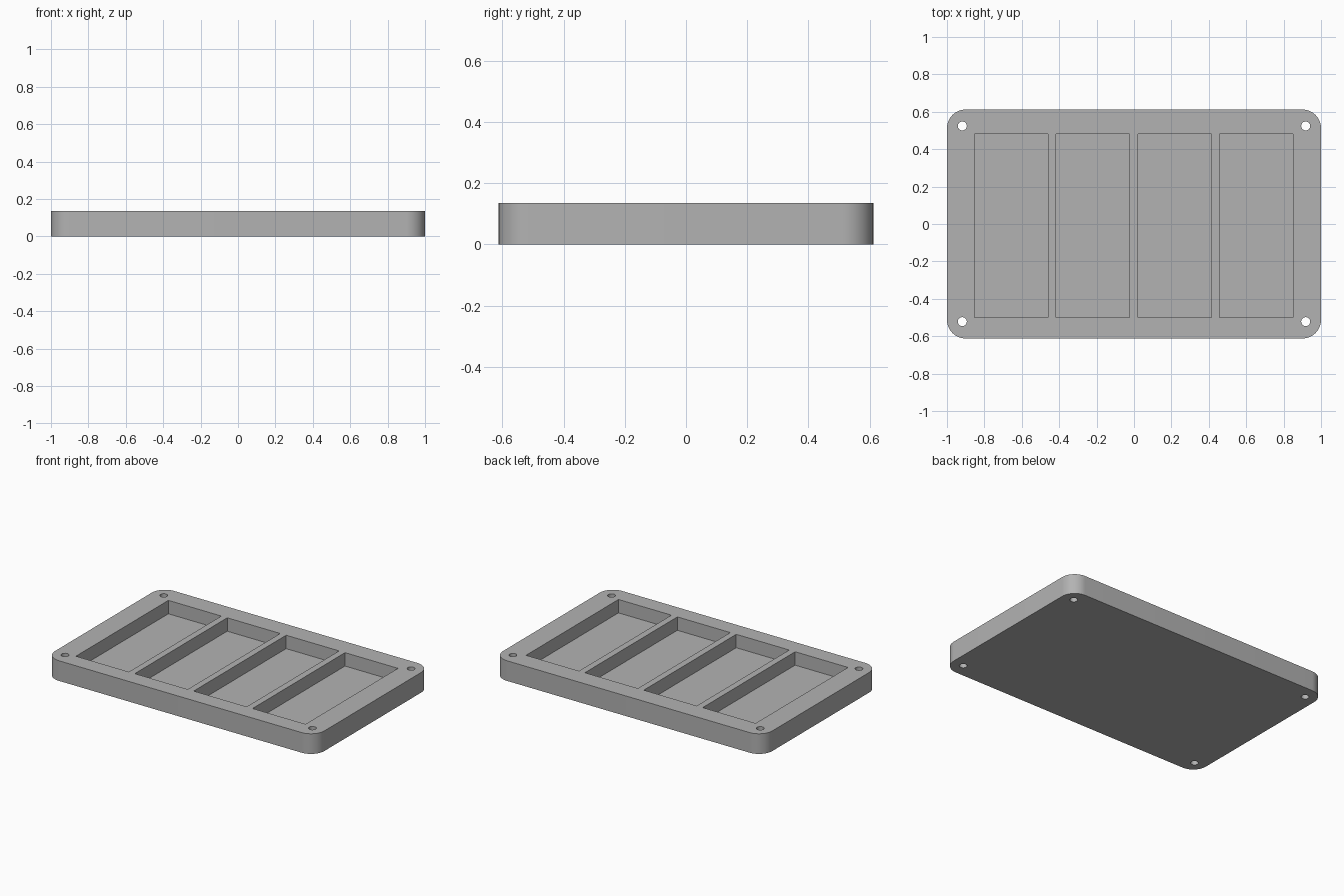
import bpy
import bmesh
import math
from mathutils import Matrix, Vector

if "Cube" in bpy.data.objects:
    bpy.data.objects.remove(bpy.data.objects["Cube"])

HALF_X, HALF_Y, HEIGHT = 1.0, 0.612, 0.135
CORNER_R, CORNER_STEPS = 0.1, 16
FLOOR_Z = 0.045

gray = bpy.data.materials.new("plain gray")
gray.diffuse_color = (0.45, 0.45, 0.45, 1)
gray.use_nodes = True
gray.node_tree.nodes["Principled BSDF"].inputs["Base Color"].default_value = gray.diffuse_color


def make_object(name, bm):
    bmesh.ops.recalc_face_normals(bm, faces=bm.faces)
    mesh = bpy.data.meshes.new(name)
    bm.to_mesh(mesh)
    bm.free()
    mesh.materials.append(gray)
    obj = bpy.data.objects.new(name, mesh)
    bpy.context.collection.objects.link(obj)
    return obj


# Tray body: rounded rectangle extruded upward
bm = bmesh.new()
outline = []
for i, (sx, sy) in enumerate([(1, 1), (-1, 1), (-1, -1), (1, -1)]):
    cx, cy = sx * (HALF_X - CORNER_R), sy * (HALF_Y - CORNER_R)
    for k in range(CORNER_STEPS + 1):
        a = math.pi / 2 * (i + k / CORNER_STEPS)
        outline.append(bm.verts.new((cx + CORNER_R * math.cos(a),
                                     cy + CORNER_R * math.sin(a), 0)))
base = bm.faces.new(outline)
top = bmesh.ops.extrude_face_region(bm, geom=[base], use_keep_orig=True)
bmesh.ops.translate(bm, vec=Vector((0, 0, HEIGHT)),
                    verts=[g for g in top["geom"] if isinstance(g, bmesh.types.BMVert)])
tray = make_object("tray", bm)

# Cutter: four pockets and four corner screw holes
bm = bmesh.new()
for i in range(4):
    centre = Vector((-0.0015 + (i - 1.5) * 0.437, -0.009, FLOOR_Z + 0.1))
    bmesh.ops.create_cube(bm, size=1, matrix=Matrix.Translation(centre)
                          @ Matrix.Diagonal((0.393, 0.98, 0.2, 1)))
for x in (-0.918, 0.918):
    for y in (-0.522, 0.524):
        bmesh.ops.create_cone(bm, cap_ends=True, segments=32, radius1=0.024,
                              radius2=0.024, depth=0.5,
                              matrix=Matrix.Translation((x, y, HEIGHT / 2)))
cutter = make_object("pocket_cutter", bm)
cutter.hide_render = True

# Cut the tray, then drop the cutter
cut = tray.modifiers.new("pockets and holes", "BOOLEAN")
cut.operation = "DIFFERENCE"
cut.solver = "EXACT"
cut.object = cutter
bpy.context.view_layer.objects.active = tray
tray.select_set(True)
bpy.ops.object.modifier_apply(modifier=cut.name)
bpy.data.objects.remove(cutter, do_unlink=True)

bpy.ops.object.shade_smooth_by_angle(angle=math.radians(30))
